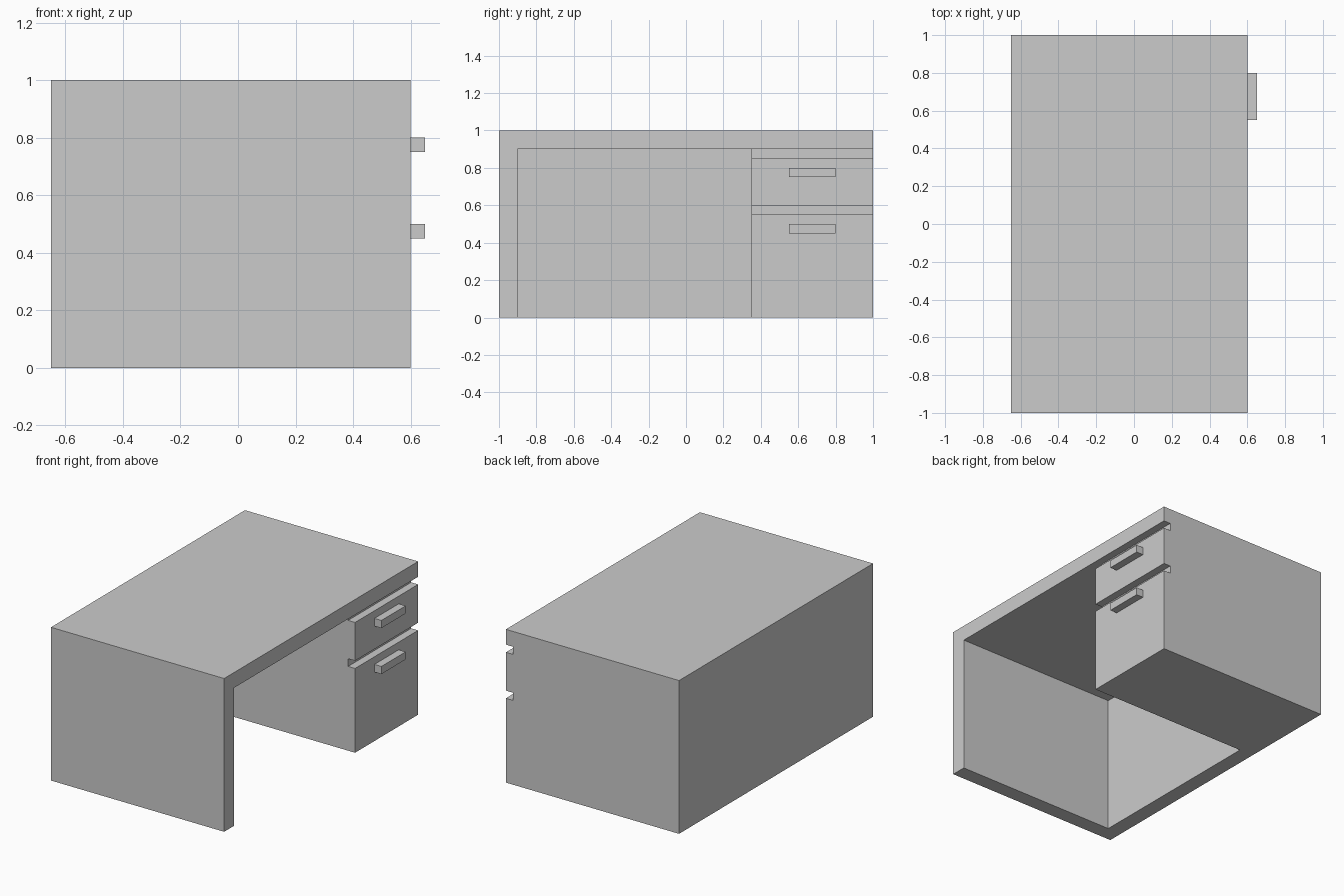
import bpy
from mathutils import Vector

cube = bpy.data.objects.get("Cube")
if cube:
    bpy.data.objects.remove(cube, do_unlink=True)

grey = bpy.data.materials.new("plain grey")
grey.use_nodes = True
colour = (0.6, 0.6, 0.6, 1)
grey.diffuse_color = colour
grey.node_tree.nodes["Principled BSDF"].inputs["Base Color"].default_value = colour


def box(name, low, high):
    """Box between two opposite corners."""
    low, high = Vector(low), Vector(high)
    bpy.ops.mesh.primitive_cube_add(size=1, location=(low + high) / 2)
    obj = bpy.context.object
    obj.name = obj.data.name = name
    obj.scale = high - low
    bpy.ops.object.transform_apply(location=True, rotation=False, scale=True)
    obj.data.materials.append(grey)
    return obj


def cut(target, low, high):
    """Remove a box-shaped space from the target."""
    cutter = box("cutter", low, high)
    cutter.hide_render = True
    mod = target.modifiers.new("cut", "BOOLEAN")
    mod.operation = "DIFFERENCE"
    mod.solver = "EXACT"
    mod.object = cutter
    bpy.context.view_layer.objects.active = target
    bpy.ops.object.modifier_apply(modifier=mod.name)
    bpy.data.objects.remove(cutter, do_unlink=True)


# Desk carcass: top, end panel, back panel and drawer pedestal in one solid
desk = box("desk_body", (-0.65, -1, 0), (0.6, 1, 1))

# Knee space, open at the floor and on the sitter's side
cut(desk, (-0.55, -0.9, -0.5), (1, 0.35, 0.9))

# Finger grooves above each drawer, with a handle on each drawer front
for name, groove_z, handle_z in (("upper", 0.85, 0.75), ("lower", 0.55, 0.45)):
    cut(desk, (0.55, 0.2, groove_z), (1, 1.5, groove_z + 0.05))
    box(name + "_drawer_handle", (0.6, 0.55, handle_z), (0.65, 0.8, handle_z + 0.05))
